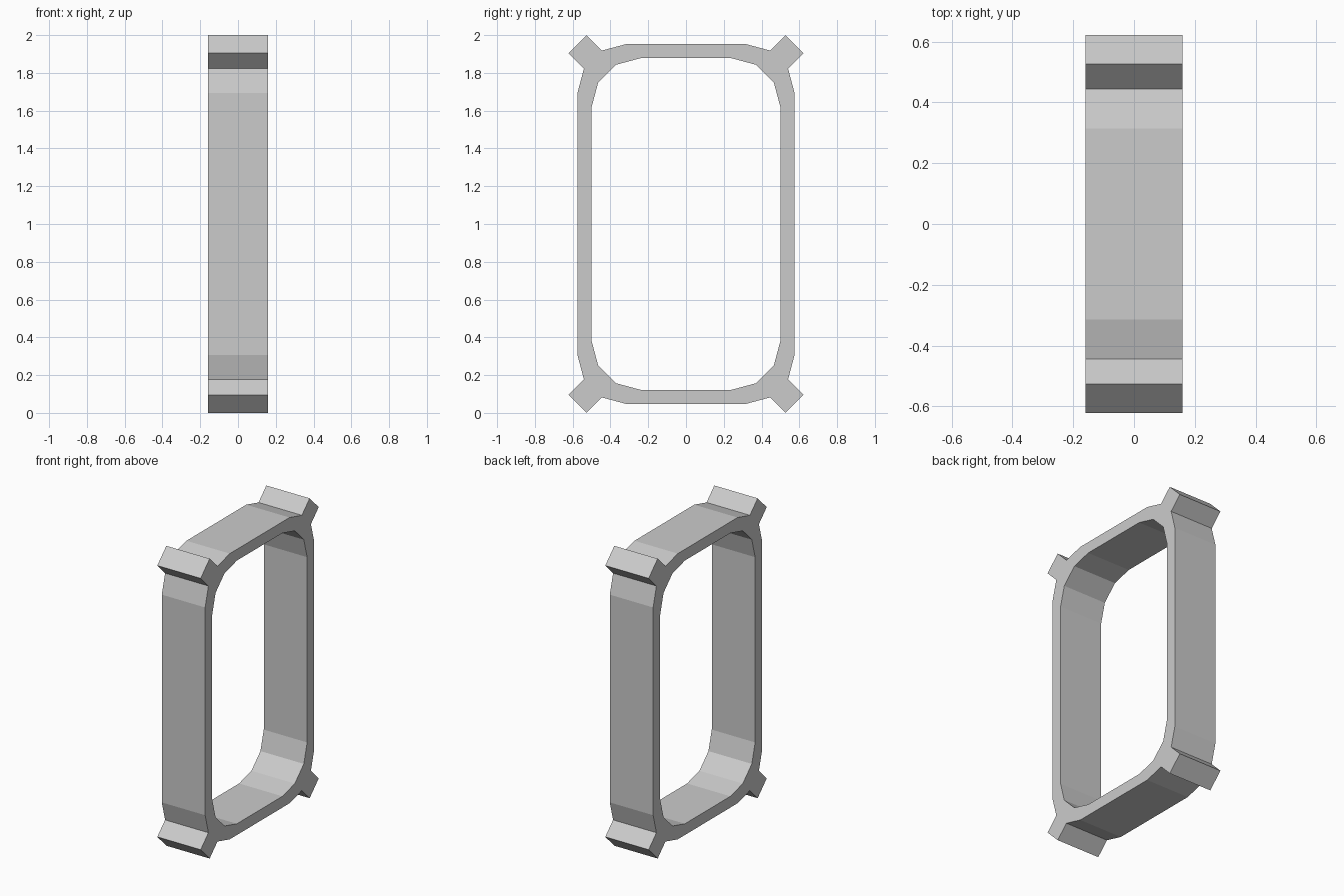
import bpy, bmesh
from math import cos, sin, pi
from mathutils import Vector

if "Cube" in bpy.data.objects:
    bpy.data.objects.remove(bpy.data.objects["Cube"])

HALF_X = 0.16      # half depth of the band
RADIUS = 0.26      # corner radius
LUG = 0.082        # lug offset along y and z
MID_Z = 1.0


def rounded_loop(cy, cz):
    """Rounded rectangle in the YZ plane, three flat segments per corner."""
    pts = []
    for k, (sy, sz) in enumerate([(1, 1), (-1, 1), (-1, -1), (1, -1)]):
        for i in range(4):
            a = k * pi / 2 + i * pi / 6
            pts.append((sy * cy + RADIUS * cos(a), MID_Z + sz * cz + RADIUS * sin(a)))
    return pts


bm = bmesh.new()
outer = [bm.verts.new((-HALF_X, y, z)) for y, z in rounded_loop(0.315, 0.693)]
inner = [bm.verts.new((-HALF_X, y, z)) for y, z in rounded_loop(0.24, 0.618)]

# Flat ring, then extruded into a band
n = len(outer)
ring = [bm.faces.new((outer[i], outer[(i + 1) % n], inner[(i + 1) % n], inner[i]))
        for i in range(n)]
ext = bmesh.ops.extrude_face_region(bm, geom=ring, use_keep_orig=True)
bmesh.ops.translate(bm, vec=(2 * HALF_X, 0, 0),
                    verts=[v for v in ext["geom"] if isinstance(v, bmesh.types.BMVert)])
bmesh.ops.recalc_face_normals(bm, faces=bm.faces)

# Lugs: pull out the diagonal face at each outer corner
corners = []
for f in bm.faces:
    c = f.calc_center_median()
    nrm = f.normal
    if (abs(abs(nrm.y) - abs(nrm.z)) < 0.01 and abs(nrm.x) < 0.01
            and nrm.y * c.y + nrm.z * (c.z - MID_Z) > 0):
        corners.append((f, Vector((0, LUG if c.y > 0 else -LUG,
                                   LUG if c.z > MID_Z else -LUG))))
for f, offset in corners:
    res = bmesh.ops.extrude_discrete_faces(bm, faces=[f])["faces"][0]
    bmesh.ops.translate(bm, vec=offset, verts=res.verts)
bmesh.ops.recalc_face_normals(bm, faces=bm.faces)

mesh = bpy.data.meshes.new("frame_band")
bm.to_mesh(mesh)
bm.free()
bpy.context.collection.objects.link(bpy.data.objects.new("frame_band", mesh))
